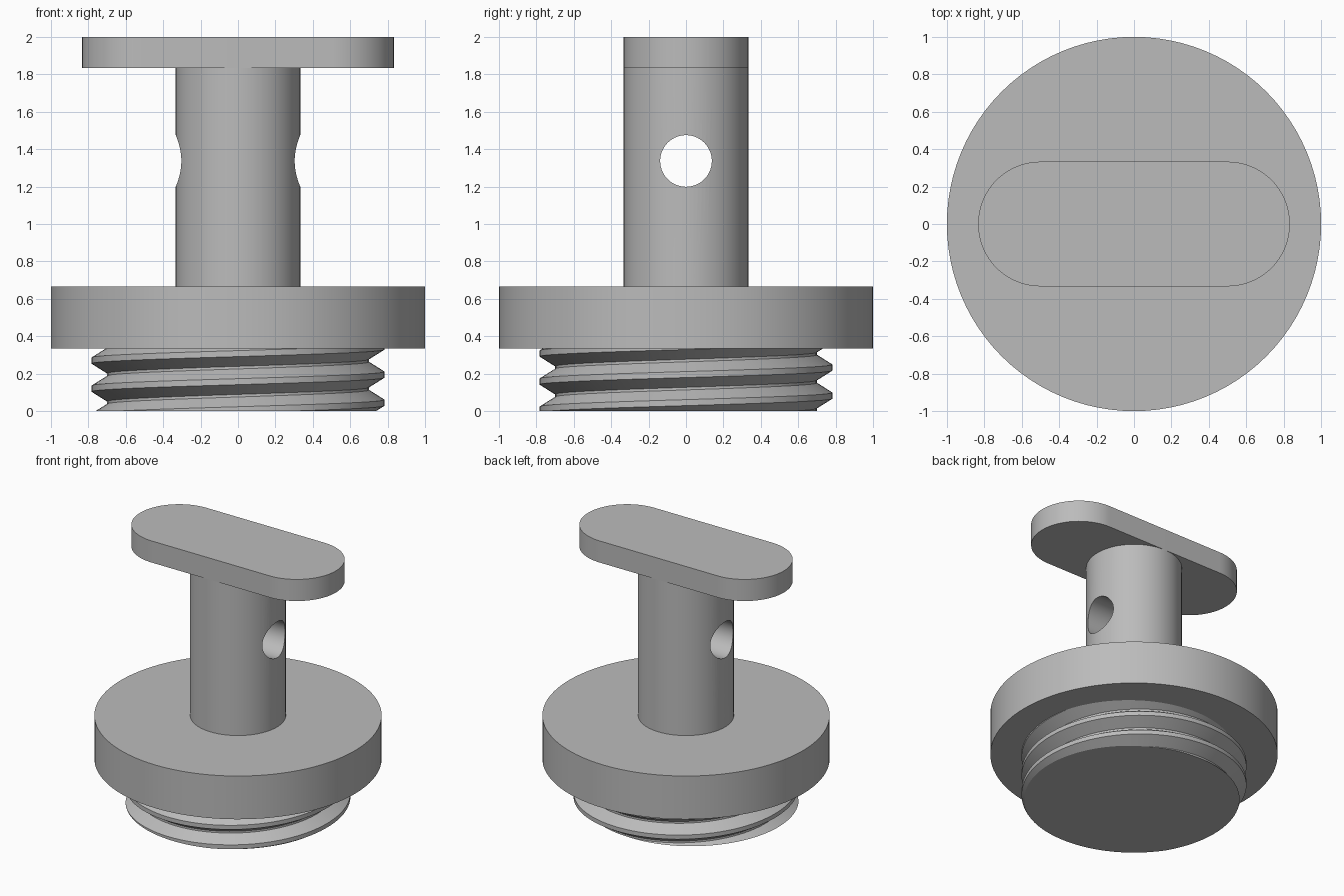
import bpy, bmesh, math
from mathutils import Vector

cube = bpy.data.objects.get("Cube")
if cube:
    bpy.data.objects.remove(cube, do_unlink=True)

grey = bpy.data.materials.new("plain grey")
grey.use_nodes = True
colour = (0.5, 0.5, 0.5, 1)
grey.diffuse_color = colour
grey.node_tree.nodes["Principled BSDF"].inputs["Base Color"].default_value = colour


def add_object(name, bm):
    bmesh.ops.recalc_face_normals(bm, faces=bm.faces)
    mesh = bpy.data.meshes.new(name)
    bm.to_mesh(mesh)
    bm.free()
    obj = bpy.data.objects.new(name, mesh)
    bpy.context.collection.objects.link(obj)
    mesh.materials.append(grey)
    return obj


def smooth(obj):
    bpy.ops.object.select_all(action='DESELECT')
    obj.select_set(True)
    bpy.context.view_layer.objects.active = obj
    bpy.ops.object.shade_smooth_by_angle(angle=math.radians(25))


def prism(name, radius, z0, z1, stretch=0.0, steps=48):
    """Upright disc, or a rounded slot shape when stretched along x."""
    bm = bmesh.new()
    ring = []
    for side in (1, -1):
        for i in range(steps + (1 if stretch else 0)):
            a = math.pi * i / steps - side * math.pi / 2
            ring.append(bm.verts.new((side * stretch + radius * math.cos(a),
                                      radius * math.sin(a), z0)))
    base = bm.faces.new(ring)
    out = bmesh.ops.extrude_face_region(bm, geom=[base])
    top = [v for v in out["geom"] if isinstance(v, bmesh.types.BMVert)]
    bmesh.ops.translate(bm, verts=top, vec=(0, 0, z1 - z0))
    return add_object(name, bm)


def screw_thread(name, root, crest, pitch, start, height, steps=96):
    """Right-handed helix of one tooth section, trimmed flat at both ends."""
    section = [(root, -0.068), (crest, -0.016), (crest, 0.016), (root, 0.068)]
    n = len(section)
    bm = bmesh.new()
    verts = []
    for i in range(steps * 6 + 1):
        a = math.tau * i / steps
        z = start - 2 * pitch + pitch * i / steps
        verts += [bm.verts.new((r * math.cos(a), r * math.sin(a), z + dz))
                  for r, dz in section]
    # The last rail of each turn joins the first rail of the next turn
    for i in range(steps * 5):
        for j in range(n):
            k, m = i * n + j, (i + 1) * n + j
            up = 1 if j < n - 1 else steps * n - n + 1
            bm.faces.new((verts[k], verts[m], verts[m + up], verts[k + up]))
    for z, side in ((0, -1), (height, 1)):
        bmesh.ops.bisect_plane(bm, geom=bm.verts[:] + bm.edges[:] + bm.faces[:],
                               plane_co=(0, 0, z), plane_no=(0, 0, side),
                               clear_outer=True)
    loose = [v for v in bm.verts if not v.link_faces]
    bmesh.ops.delete(bm, geom=loose, context='VERTS')
    rim = [e for e in bm.edges if e.is_boundary]
    bmesh.ops.holes_fill(bm, edges=rim, sides=0)
    return add_object(name, bm)


# Threaded plug and flange
thread = screw_thread("screw_thread", 0.70, 0.783, 0.15, 0.045, 0.42)
flange = prism("flange", 1.0, 0.335, 0.667)

# Stem with a round cross hole
stem = prism("stem", 0.333, 0.64, 1.834)
cutter = prism("hole_cutter", 0.138, -0.6, 0.6)
cutter.rotation_euler = (0, math.pi / 2, 0)
cutter.location = (0, 0, 1.337)
cutter.hide_render = True
cutter.hide_set(True)
hole = stem.modifiers.new("cross hole", 'BOOLEAN')
hole.operation = 'DIFFERENCE'
hole.solver = 'EXACT'
hole.object = cutter
bpy.context.view_layer.objects.active = stem
bpy.ops.object.modifier_apply(modifier=hole.name)
bpy.data.objects.remove(cutter, do_unlink=True)

# Rounded grip bar
grip = prism("grip_bar", 0.333, 1.834, 2.0, stretch=0.5)

for part in (thread, flange, stem, grip):
    smooth(part)
